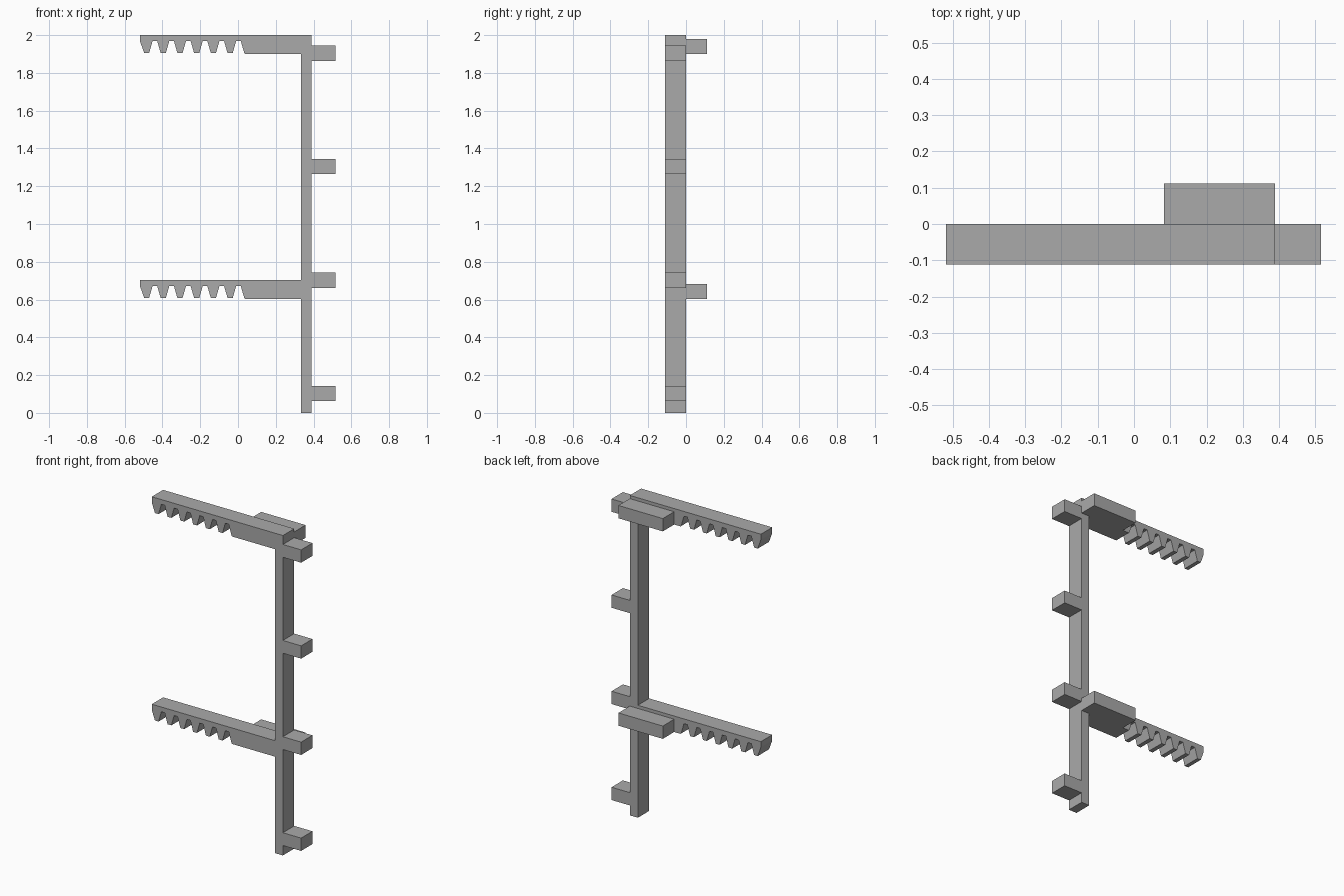
import bpy
import bmesh

if "Cube" in bpy.data.objects:
    bpy.data.objects.remove(bpy.data.objects["Cube"], do_unlink=True)

# Single grey material
grey = bpy.data.materials.new("plain_grey")
grey.use_nodes = True
GREY = (0.4, 0.4, 0.4, 1)
grey.diffuse_color = GREY
grey.node_tree.nodes["Principled BSDF"].inputs["Base Color"].default_value = GREY

DEPTH = 0.112
POST_L, POST_R, PEG_END = 0.333, 0.389, 0.515
RACK_TOPS = (2.0, 0.703)


def extrude_outline(name, outline, y0, y1):
    """Extrude an x-z outline from y0 to y1."""
    bm = bmesh.new()
    face = bm.faces.new([bm.verts.new((x, y0, z)) for x, z in outline])
    result = bmesh.ops.extrude_face_region(bm, geom=[face])
    moved = [v for v in result["geom"] if isinstance(v, bmesh.types.BMVert)]
    bmesh.ops.translate(bm, verts=moved, vec=(0, y1 - y0, 0))
    bmesh.ops.recalc_face_normals(bm, faces=bm.faces)
    mesh = bpy.data.meshes.new(name)
    bm.to_mesh(mesh)
    bm.free()
    mesh.materials.append(grey)
    obj = bpy.data.objects.new(name, mesh)
    bpy.context.collection.objects.link(obj)
    return obj


def rack_underside(top):
    """Toothed lower edge, from the free end to the post."""
    tip, root = top - 0.096, top - 0.03
    pts = [(-0.518, top), (-0.518, top - 0.035), (-0.496, tip)]
    for i in range(6):
        centre = -0.44 + i * 0.0885
        pts += [(centre - 0.031, tip), (centre - 0.012, root),
                (centre + 0.012, root), (centre + 0.031, tip)]
    return pts + [(0.038, top - 0.1), (POST_L, top - 0.1)]


# Frame: post, four side pegs and two toothed racks in one outline
outline = [(POST_L, 0), (POST_R, 0)]
for z in (0.062, 0.662, 1.264, 1.864):
    outline += [(POST_R, z), (PEG_END, z), (PEG_END, z + 0.08), (POST_R, z + 0.08)]
outline.append((POST_R, RACK_TOPS[0]))
outline += rack_underside(RACK_TOPS[0])
outline.append((POST_L, RACK_TOPS[1]))
outline += rack_underside(RACK_TOPS[1])
extrude_outline("toothed_frame", outline, -DEPTH, 0)

# Back blocks behind each rack
for name, top in zip(("upper_back_block", "lower_back_block"), RACK_TOPS):
    low, high = top - 0.1, top - 0.02
    box = [(0.082, low), (POST_R, low), (POST_R, high), (0.082, high)]
    extrude_outline(name, box, 0, DEPTH)
